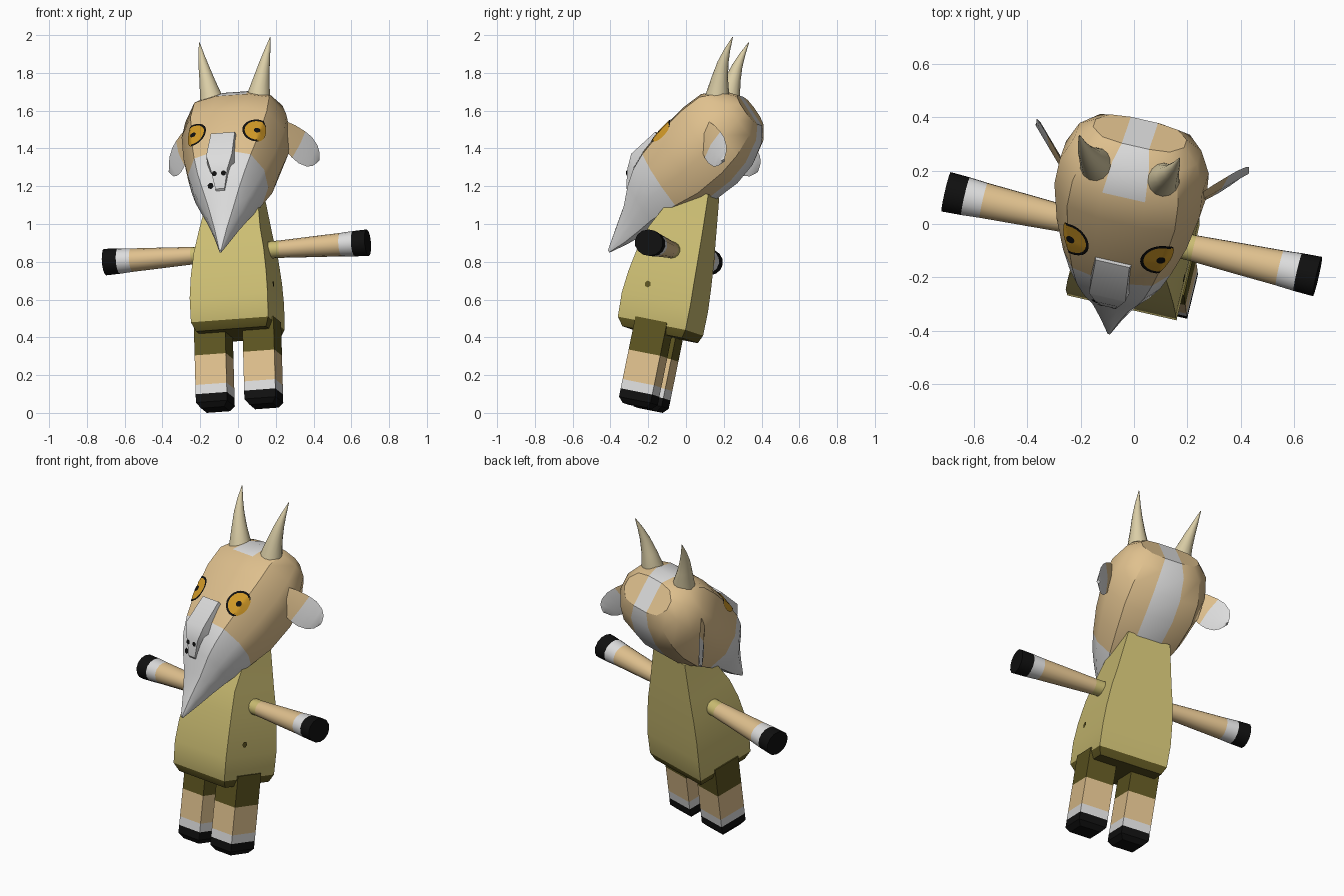
import bpy, bmesh, math
from mathutils import Vector, Matrix
from mathutils.bvhtree import BVHTree

if "Cube" in bpy.data.objects:
    bpy.data.objects.remove(bpy.data.objects["Cube"])


def material(name, rgb):
    m = bpy.data.materials.new(name)
    m.use_nodes = True
    m.diffuse_color = (*rgb, 1)
    m.node_tree.nodes["Principled BSDF"].inputs["Base Color"].default_value = (*rgb, 1)
    return m


TAN = material("tan fur", (0.74, 0.53, 0.27))
WHITE = material("white fur", (0.72, 0.72, 0.72))
SHIRT = material("shirt yellow", (0.60, 0.51, 0.17))
OLIVE = material("dark olive", (0.11, 0.09, 0.015))
BLACK = material("black", (0.005, 0.005, 0.005))
GOLD = material("eye gold", (0.64, 0.32, 0.02))
HORN = material("horn", (0.70, 0.61, 0.38))

# Leaning pose shared by all parts; the parts are built upright around x = 0
ax = Vector((0.973, -0.222, 0.072)).normalized()
az = Vector((-0.026, 0.2, 0.979))
ay = az.cross(ax).normalized()
az = ax.cross(ay)
POSE = Matrix((ax, ay, az)).transposed().to_4x4() @ Matrix.Translation((0.062, 0, 0))
parts = []


def finish(bm, name, mats, rule):
    bmesh.ops.recalc_face_normals(bm, faces=bm.faces)
    for f in bm.faces:
        f.material_index = mats.index(rule(f.calc_center_median()))
    me = bpy.data.meshes.new(name)
    bm.to_mesh(me)
    bm.free()
    for m in mats:
        me.materials.append(m)
    ob = bpy.data.objects.new(name, me)
    bpy.context.collection.objects.link(ob)
    parts.append(ob)
    return ob


def loft(name, rings, mats, rule=None, caps=None):
    """Skin a list of equal rings; caps lists the index groups closing each end."""
    bm = bmesh.new()
    vs = [[bm.verts.new(p) for p in r] for r in rings]
    n = len(rings[0])
    for a, b in zip(vs, vs[1:]):
        for i in range(n):
            j = (i + 1) % n
            bm.faces.new((a[i], a[j], b[j], b[i]))
    for end in (vs[0], vs[-1]):
        for group in caps or [range(n)]:
            bm.faces.new([end[i] for i in group])
    return finish(bm, name, mats, rule or (lambda c: mats[0]))


def circle(n):
    return [(math.cos(2 * math.pi * i / n), math.sin(2 * math.pi * i / n)) for i in range(n)]


def rect(z, x0, x1, y0, y1):
    return [(x0, y0, z), (x1, y0, z), (x1, y1, z), (x0, y1, z)]


# Body: tapering shirt with a dark hem and underside
body_sections = [(0.385, 0.19, -0.375, -0.045), (0.43, 0.21, -0.405, -0.03),
                 (0.56, 0.212, -0.41, -0.03), (0.68, 0.205, -0.40, -0.037),
                 (0.81, 0.19, -0.38, -0.045), (0.93, 0.167, -0.35, -0.055),
                 (1.16, 0.13, -0.24, -0.075)]
loft("body", [rect(z, -w, w, y0, y1) for z, w, y0, y1 in body_sections],
     [SHIRT, OLIVE], lambda c: OLIVE if c.z < 0.42 else SHIRT)


# Legs: fur bands above a dark hoof
def leg_colour(c):
    return BLACK if c.z < 0.06 else WHITE if c.z < 0.11 else TAN if c.z < 0.27 else OLIVE


def arm_colour(c):
    x = abs(c.x)
    return SHIRT if x < 0.24 else TAN if x < 0.57 else WHITE if x < 0.64 else BLACK


for s, side in ((1, "left"), (-1, "right")):
    rings = []
    for z, inset in ((-0.013, 0.022), (0.015, 0), (0.06, 0), (0.11, 0), (0.27, 0), (0.45, 0)):
        rings.append(rect(z, s * 0.132 - 0.085 + inset, s * 0.132 + 0.085 - inset,
                          -0.31 + inset, -0.135 - inset))
    loft(side + "_leg", rings, [TAN, WHITE, OLIVE, BLACK], leg_colour)

    # Arms: straight out to the sides, widening to the hoof
    rings = [[(s * x, -0.2 + 1.1 * r * a, 0.832 + r * b) for a, b in circle(14)]
             for x, r in ((0.1, 0.044), (0.24, 0.046), (0.40, 0.054),
                          (0.57, 0.062), (0.64, 0.067), (0.715, 0.07))]
    loft(side + "_arm", rings, [TAN, WHITE, SHIRT, BLACK], arm_colour)

    # Horns: slim curved cones
    rings = [[(s * x + r * a, y + r * b, z) for a, b in circle(14)]
             for x, y, z, r in ((0.122, -0.135, 1.62, 0.07), (0.13, -0.134, 1.70, 0.06),
                                (0.147, -0.136, 1.78, 0.043), (0.165, -0.132, 1.86, 0.029),
                                (0.18, -0.12, 1.93, 0.016), (0.193, -0.102, 2.0, 0.002))]
    loft(side + "_horn", rings, [HORN])

    # Ears: thin rounded flaps swept down and back, with white tips
    root = Vector((s * 0.25, -0.145, 1.485))
    along = Vector((s * 0.556, 0.648, -0.519))
    across = Vector((s * 0.338, 0.393, 0.855))
    thin = along.cross(across).normalized() * 0.011
    rings = []
    for t, w in ((0, 0.06), (0.06, 0.078), (0.13, 0.088), (0.18, 0.088),
                 (0.23, 0.072), (0.26, 0.046), (0.275, 0.012)):
        mid = root + along * t
        rings.append([mid + across * w, mid + thin, mid - across * w, mid - thin])
    loft(side + "_ear", rings, [TAN, WHITE],
         lambda c: WHITE if (c - root).dot(along) > 0.15 else TAN)


# Head: one pitched loft from beard tip through muzzle to crown
def head_point(x, u, v):
    return Vector((x, (u - v) * math.sqrt(0.5), (u + v) * math.sqrt(0.5)))


half = [(0.3, 1), (0.74, 0.93), (1, 0.66), (1, 0.36), (0.74, 0.08), (0.3, 0)]
outline = half + [(-x, v) for x, v in reversed(half)]
head_sections = [(0.135, 0.94, 0.955, 0.006), (0.24, 0.925, 1.03, 0.045),
                 (0.34, 0.92, 1.10, 0.09), (0.43, 0.915, 1.185, 0.14),
                 (0.50, 0.905, 1.235, 0.175), (0.59, 0.89, 1.275, 0.208),
                 (0.73, 0.865, 1.315, 0.25), (0.90, 0.875, 1.345, 0.28),
                 (1.02, 0.91, 1.35, 0.275), (1.13, 0.98, 1.295, 0.235),
                 (1.18, 1.05, 1.235, 0.175)]


def head_colour(c):
    u = (c.y + c.z) * math.sqrt(0.5)
    v = (c.z - c.y) * math.sqrt(0.5)
    stripe = abs(c.x) < 0.03 and (u > 1.02 or (u > 0.7 and v < 1.1))
    return WHITE if u < 0.59 or stripe else TAN


head = loft("head", [[head_point(x * w, u, lo + v * (hi - lo)) for x, v in outline]
                     for u, lo, hi, w in head_sections],
            [TAN, WHITE], head_colour, caps=[range(6), range(6, 12), (0, 5, 6, 11)])

# Nose: raised wedge on the muzzle, dark underneath
nose_sections = [(0.40, 1.09, 1.17, 0.02, 0.025), (0.465, 1.13, 1.25, 0.03, 0.045),
                 (0.53, 1.18, 1.30, 0.078, 0.07), (0.70, 1.24, 1.325, 0.085, 0.065)]
loft("nose", [[head_point(-b, u, lo), head_point(b, u, lo),
               head_point(t, u, hi), head_point(-t, u, hi)]
              for u, lo, hi, b, t in nose_sections], [WHITE])

# Painted details: thin discs laid on a surface
def decal(name, target, centre, bands, sides=24):
    bm = bmesh.new()
    bm.from_mesh(target.data)
    tree = BVHTree.FromBMesh(bm)
    bm.free()
    hit, normal, _, _ = tree.find_nearest(Vector(centre))
    e1 = normal.orthogonal().normalized()
    e2 = normal.cross(e1)
    rings, edges = [], []
    for r, mat in bands:
        for k in (0.5, 1):
            inner = edges[-1][0] if edges else 0
            q = inner + (r - inner) * k if k < 1 else r
            edges.append((q, mat))
    bm = bmesh.new()

    def vert(p):
        loc, nor, _, _ = tree.find_nearest(p)
        return bm.verts.new(loc + normal * 0.007)

    prev = [vert(hit)] * sides
    for q, mat in edges:
        ring = [vert(hit + (e1 * a + e2 * b) * q) for a, b in circle(sides)]
        for i in range(sides):
            j = (i + 1) % sides
            corners = [prev[i], ring[i], ring[j]] + ([prev[j]] if prev[j] != prev[i] else [])
            bm.faces.new(corners)
        prev = ring
    mats = list(dict.fromkeys(m for _, m in bands))

    def rule(c):
        d = c - hit
        d -= normal * d.dot(normal)
        return next((m for r, m in bands if d.length < r), bands[-1][1])

    ob = finish(bm, name, mats, rule)
    if sum((p.normal.dot(normal) for p in ob.data.polygons)) < 0:
        ob.data.flip_normals()
    return ob


for s, side in ((1, "left"), (-1, "right")):
    decal(side + "_eye", head, (s * 0.168, -0.371, 1.43),
          [(0.017, BLACK), (0.066, GOLD), (0.078, BLACK)])
    decal(side + "_nostril", bpy.data.objects["nose"], (s * 0.025, -0.56, 1.19),
          [(0.014, BLACK)], 8)
decal("mouth", head, (-0.05, -0.53, 1.13), [(0.018, BLACK)], 6)
decal("shirt_spot", bpy.data.objects["body"], (0.22, -0.28, 0.63), [(0.018, OLIVE)], 6)

# Pose everything, stand it on the floor and shade it
low = min((POSE @ v.co).z for ob in parts for v in ob.data.vertices)
bpy.ops.object.select_all(action="DESELECT")
for ob in parts:
    ob.matrix_world = Matrix.Translation((0, 0, -low)) @ POSE
    ob.select_set(True)
bpy.context.view_layer.objects.active = head
bpy.ops.object.shade_smooth_by_angle(angle=math.radians(32))
